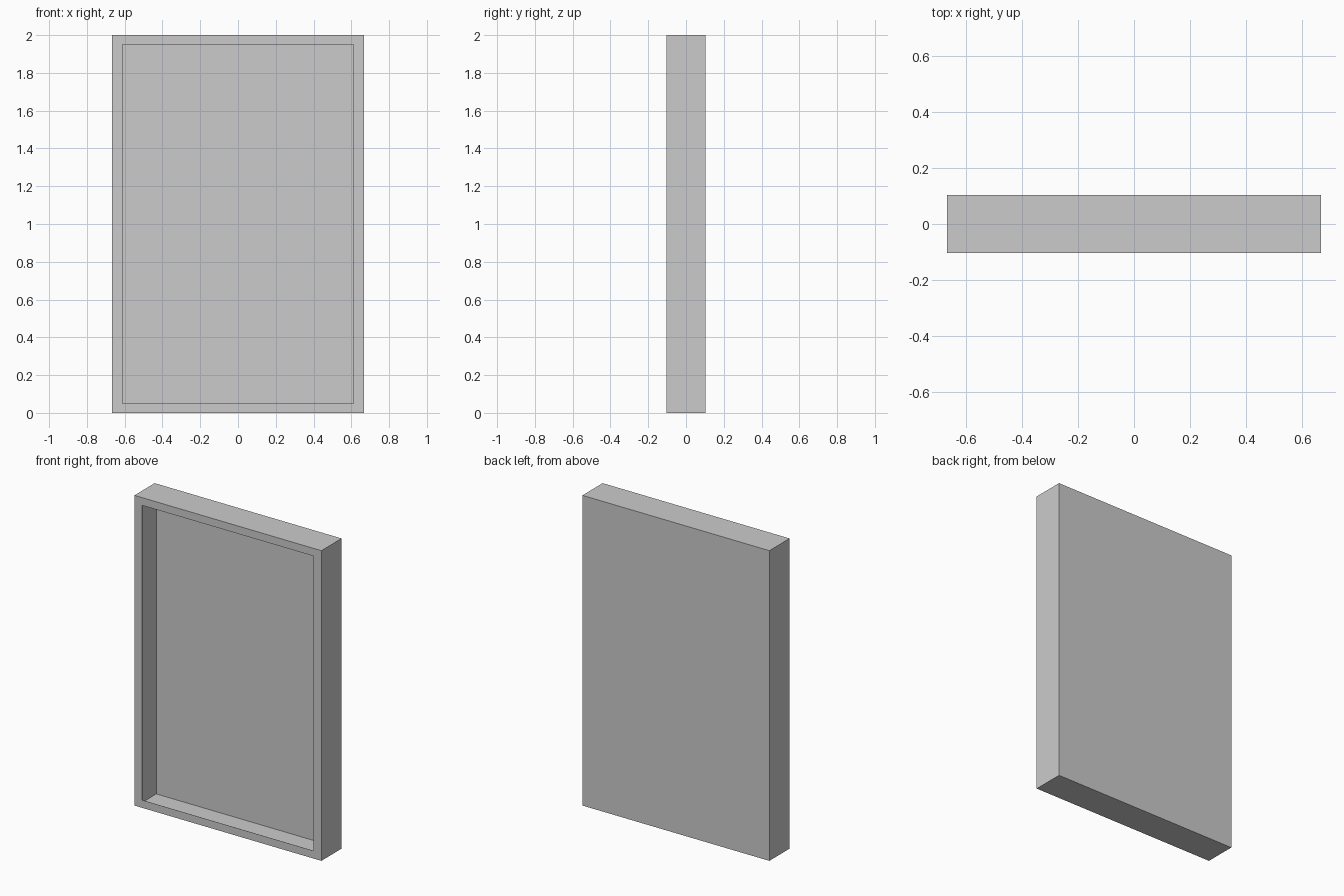
import bpy, bmesh

if "Cube" in bpy.data.objects:
    bpy.data.objects.remove(bpy.data.objects["Cube"])

WIDTH, DEPTH, HEIGHT = 1.333, 0.206, 2.0
OPEN_W, OPEN_H = 1.222, 1.90
SIDE_T, FLOOR_T, BACK_T, LIP_T = 0.022, 0.008, 0.015, 0.001
FRONT, BACK = -DEPTH / 2, DEPTH / 2

bm = bmesh.new()


def ring(w, h, y):
    """Upright rectangle centred on the case."""
    return [bm.verts.new((sx * w / 2, y, HEIGHT / 2 + sz * h / 2))
            for sx, sz in ((-1, -1), (1, -1), (1, 1), (-1, 1))]


# Profile from the outer back, round the front lip, into the cavity
in_w, in_h = WIDTH - 2 * SIDE_T, HEIGHT - 2 * FLOOR_T
rings = [ring(WIDTH, HEIGHT, BACK),
         ring(WIDTH, HEIGHT, FRONT),
         ring(OPEN_W, OPEN_H, FRONT),
         ring(OPEN_W, OPEN_H, FRONT + LIP_T),
         ring(in_w, in_h, FRONT + LIP_T),
         ring(in_w, in_h, BACK - BACK_T)]
for a, b in zip(rings, rings[1:]):
    for i in range(4):
        j = (i + 1) % 4
        bm.faces.new((a[i], a[j], b[j], b[i]))

# Outer back and cavity back
bm.faces.new(rings[0])
bm.faces.new(rings[-1])
bmesh.ops.recalc_face_normals(bm, faces=bm.faces)

mesh = bpy.data.meshes.new("open_case")
bm.to_mesh(mesh)
bm.free()
case = bpy.data.objects.new("open_case", mesh)
bpy.context.collection.objects.link(case)
